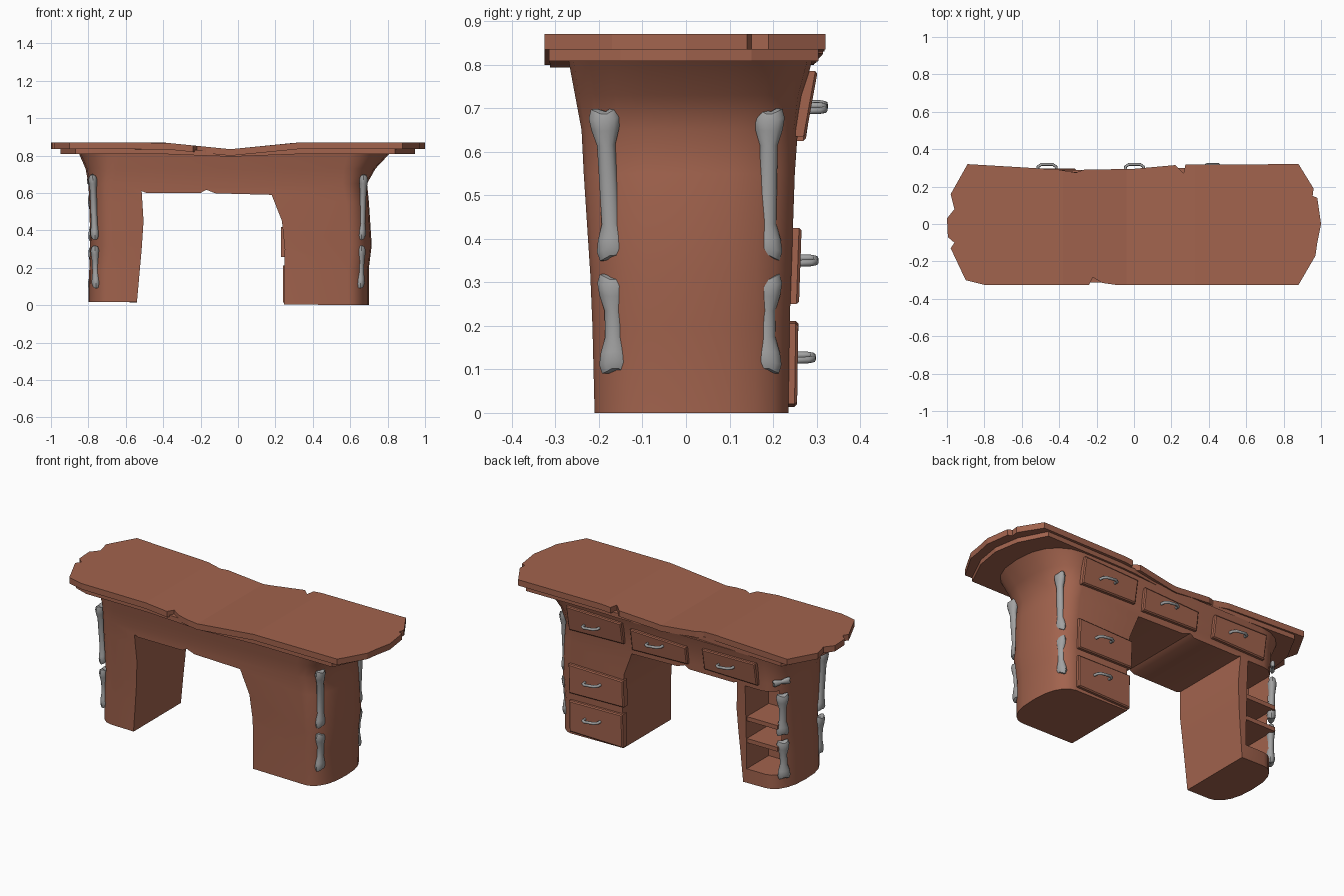
import bpy, bmesh, math
from mathutils import Vector

cube = bpy.data.objects.get("Cube")
if cube:
    bpy.data.objects.remove(cube)


def material(name, rgb):
    m = bpy.data.materials.new(name)
    m.use_nodes = True
    m.diffuse_color = (*rgb, 1)
    m.node_tree.nodes["Principled BSDF"].inputs["Base Color"].default_value = (*rgb, 1)
    return m


WOOD = material("red_brown_wood", (0.36, 0.125, 0.075))
BONE = material("grey_bone", (0.36, 0.36, 0.36))


def make(name, bm, mat, smooth=False):
    bmesh.ops.recalc_face_normals(bm, faces=bm.faces)
    mesh = bpy.data.meshes.new(name)
    bm.to_mesh(mesh)
    bm.free()
    ob = bpy.data.objects.new(name, mesh)
    bpy.context.collection.objects.link(ob)
    mesh.materials.append(mat)
    if smooth:
        shade(ob)
    return ob


def select(ob):
    bpy.ops.object.select_all(action='DESELECT')
    ob.select_set(True)
    bpy.context.view_layer.objects.active = ob


def shade(ob):
    select(ob)
    bpy.ops.object.shade_smooth_by_angle(angle=math.radians(35))


def loft(rings):
    """Skin a list of closed rings and cap both ends."""
    bm = bmesh.new()
    loops = [[bm.verts.new(p) for p in ring] for ring in rings]
    n = len(loops[0])
    for a, b in zip(loops, loops[1:]):
        for i in range(n):
            j = (i + 1) % n
            bm.faces.new((a[i], a[j], b[j], b[i]))
    bm.faces.new(loops[0])
    bm.faces.new(loops[-1])
    return bm


def box(x0, x1, y0, y1, z0, z1):
    return loft([[(x0, y0, z), (x1, y0, z), (x1, y1, z), (x0, y1, z)] for z in (z0, z1)])


def cut(ob, cutter):
    mod = ob.modifiers.new("cut", 'BOOLEAN')
    mod.operation, mod.solver, mod.object = 'DIFFERENCE', 'EXACT', cutter
    select(ob)
    bpy.ops.object.modifier_apply(modifier=mod.name)
    bpy.data.objects.remove(cutter)


# Desk body: flared, round-ended block; columns are z, left, right, front, back, end depth
LEVELS = [(0, -.80, .70, -.21, .235, .11), (.2, -.795, .70, -.215, .238, .11),
          (.32, -.79, .715, -.22, .242, .12), (.55, -.795, .70, -.235, .25, .12),
          (.65, -.80, .69, -.24, .257, .13), (.73, -.815, .735, -.255, .268, .17),
          (.81, -.85, .81, -.27, .29, .22)]


def back_at(z):
    for a, b in zip(LEVELS, LEVELS[1:]):
        if z <= b[0]:
            return a[4] + (b[4] - a[4]) * (z - a[0]) / (b[0] - a[0])
    return LEVELS[-1][4]


def section(z, left, right, front, back, depth):
    ring = []
    mid, half = (front + back) / 2, (back - front) / 2
    for side, edge in ((1, right), (-1, left)):
        for i in range(11):
            a = side * math.radians(-90 + 18 * i)
            s = math.sin(a)
            y = mid + half * math.copysign(abs(s) ** .8, s)
            x = edge - side * depth * (1 - math.cos(a))
            ring.append((x, y, .018 if z == 0 and x < 0 else z))
    return ring


body = make("desk_body", loft([section(*lv) for lv in LEVELS]), WOOD)

# Knee opening between the pedestals
ARCH = [(-.545, -.1), (-.54, .02), (-.515, .3), (-.505, .45), (-.515, .61), (-.49, .6),
        (-.2, .6), (-.17, .617), (-.12, .598), (.18, .59), (.235, .45), (.25, .3), (.245, -.1)]
cut(body, make("knee_cutter", loft([[(x, y, z) for x, z in ARCH] for y in (-1, 1)]), WOOD))
# Open cubby in the back of the narrow pedestal
cut(body, make("cubby_cutter", box(-.755, -.565, .03, .6, .1, .6), WOOD))
shade(body)

# Cubby shelves
for name, z in (("upper_shelf", .385), ("lower_shelf", .255)):
    make(name, box(-.765, -.555, .02, .235, z, z + .025), WOOD)

# Table top: two sagging slabs with chipped edges
OUTLINE = [(-.8, -.325), (-.24, -.325), (-.22, -.285), (-.17, -.315), (-.1, -.325), (.88, -.325),
           (.97, -.17), (.98, -.1), (1, 0), (.98, .14), (.955, .15), (.96, .19), (.88, .32),
           (.275, .318), (.265, .27), (.22, .315), (0, .295), (-.27, .29), (-.31, .275),
           (-.4, .29), (-.6, .303), (-.89, .32), (-.98, .16), (-.96, .08), (-1, .03),
           (-.995, -.07), (-.96, -.1), (-.98, -.13), (-.9, -.3)]
UNDER = [(-.78, -.31), (.84, -.315), (.92, -.15), (.945, 0), (.92, .15), (.84, .305),
         (.25, .3), (0, .28), (-.3, .278), (-.84, .305), (-.93, .14), (-.95, 0), (-.87, -.28)]


def slab(name, outline, z0, z1, sag):
    bm = loft([[(x, y, z) for x, y in outline] for z in (z0, z1)])
    for x in (-.38, -.04, .33):
        geom = bm.verts[:] + bm.edges[:] + bm.faces[:]
        bmesh.ops.bisect_plane(bm, geom=geom, plane_co=(x, 0, 0), plane_no=(1, 0, 0))
    for v in bm.verts:
        v.co.z -= sag * max(0, 1 - abs(v.co.x + .04) / .36)
    make(name, bm, WOOD)


slab("table_top", OUTLINE, .835, .87, .036)
slab("under_slab", UNDER, .808, .836, .014)


# Drawers with curved handles on the back
def drawer(name, x0, x1, z0, z1, grip, skew):
    rings = []
    for out in (-.02, .014, .02):
        e = .006 if out == .02 else 0
        corners = [(x0 + e, z0 + e + skew), (x1 - e, z0 + e), (x1 - e, z1 - e), (x0 + e, z1 - e - skew)]
        rings.append([(x, back_at(z) + out, z) for x, z in corners])
    make(name, loft(rings), WOOD)
    cu = bpy.data.curves.new(name + "_handle", 'CURVE')
    cu.dimensions, cu.bevel_depth, cu.bevel_resolution = '3D', .008, 2
    cu.use_fill_caps = True
    sp = cu.splines.new('POLY')
    path = [(-.05, 0), (-.048, .028), (-.03, .04), (.03, .04), (.048, .028), (.05, 0)]
    sp.points.add(len(path) - 1)
    cx, y = (x0 + x1) / 2 + .02, back_at(grip) + .014
    for p, (dx, dy) in zip(sp.points, path):
        p.co = (cx + dx, y + dy, grip - dx * .12, 1)
    sp.use_smooth = True
    cu.materials.append(BONE)
    bpy.context.collection.objects.link(bpy.data.objects.new(name + "_handle", cu))


drawer("left_top_drawer", .22, .58, .635, .785, .70, .01)
drawer("left_middle_drawer", .23, .59, .25, .425, .35, .008)
drawer("left_bottom_drawer", .24, .59, .02, .205, .127, -.006)
drawer("centre_drawer", -.2, .165, .625, .755, .705, .012)
drawer("right_top_drawer", -.66, -.31, .638, .765, .705, -.005)


# Bones: lofted shafts with forked knuckle ends
def bone(name, top, bottom, out, size=1):
    top, bottom, out = Vector(top), Vector(bottom), Vector(out)
    axis = (top - bottom).normalized()
    side = axis.cross(out).normalized()
    out = side.cross(axis)
    length = (top - bottom).length
    end = [(0, .016, .010, .6), (.006, .030, .019, .5), (.022, .036, .024, .3),
           (.042, .032, .022, .1), (.075, .021, .018, 0)]
    stations = [(d, w, t, -f) for d, w, t, f in end]
    stations += [(length / size - d, w, t, f) for d, w, t, f in reversed(end)]
    rings = []
    for d, w, t, fork in stations:
        ring = []
        for i in range(14):
            a = 2 * math.pi * i / 14
            lift = fork * w * abs(math.cos(a))
            ring.append(bottom + size * (axis * (d + lift) + side * w * math.cos(a) + out * t * math.sin(a)))
        rings.append(ring)
    make(name, loft(rings), BONE, True)


for name, x, y, out in (("left_front", .66, -.178, (1, 0, 0)), ("left_back", .655, .188, (1, 0, 0)),
                        ("right_front", -.765, -.175, (-1, 0, 0))):
    lean = .01 if y < 0 else -.003
    tilt = math.copysign(.012, x)
    bone(name + "_upper_bone", (x + tilt, y - lean, .69), (x, y + lean, .36), out)
    bone(name + "_lower_bone", (x, y + lean, .31), (x - tilt / 2, y + lean * 1.5, .1), out)
corner = (-.8, .6, 0)
bone("right_back_upper_bone", (-.775, .2, .58), (-.772, .195, .35), corner)
bone("right_back_lower_bone", (-.772, .192, .3), (-.775, .185, .09), corner)
bone("right_back_bone_fragment", (-.80, .17, .665), (-.745, .24, .655), corner, .55)
